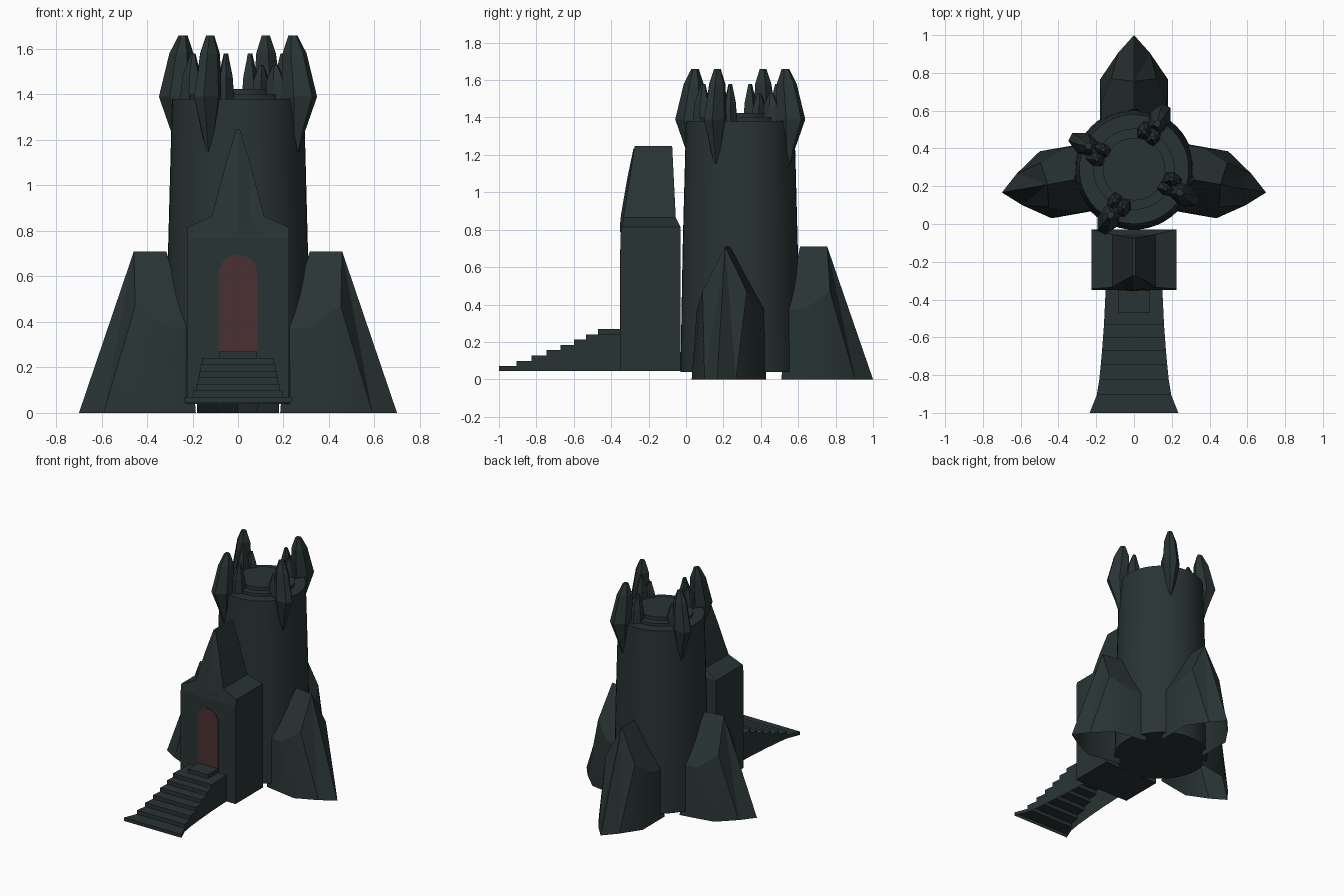
import bpy, bmesh, math
from mathutils import Matrix, Vector

cube = bpy.data.objects.get("Cube")
if cube:
    bpy.data.objects.remove(cube, do_unlink=True)


def make_material(name, color):
    m = bpy.data.materials.new(name)
    m.use_nodes = True
    m.diffuse_color = color
    m.node_tree.nodes["Principled BSDF"].inputs["Base Color"].default_value = color
    return m


stone = make_material("dark stone", (0.022, 0.034, 0.034, 1))
red = make_material("dark red door", (0.068, 0.030, 0.032, 1))
CENTER = Vector((0, 0.29, 0))


def build(name, verts, faces, mat=stone, smooth=None, turn=None):
    """Mesh object; turn places radial parts around the tower axis."""
    bm = bmesh.new()
    vs = [bm.verts.new(v) for v in verts]
    for f in faces:
        bm.faces.new([vs[i] for i in f])
    bmesh.ops.recalc_face_normals(bm, faces=bm.faces[:])
    if turn is not None:
        bm.transform(Matrix.Translation(CENTER) @ Matrix.Rotation(math.radians(turn), 4, 'Z'))
    me = bpy.data.meshes.new(name)
    bm.to_mesh(me)
    bm.free()
    me.materials.append(mat)
    ob = bpy.data.objects.new(name, me)
    bpy.context.collection.objects.link(ob)
    if smooth:
        bpy.ops.object.select_all(action='DESELECT')
        ob.select_set(True)
        bpy.context.view_layer.objects.active = ob
        bpy.ops.object.shade_smooth_by_angle(angle=math.radians(smooth))
    return ob


def loft(rings):
    """Vertices and faces of a closed skin over equal-length rings."""
    n = len(rings[0])
    verts = [p for ring in rings for p in ring]
    faces = [(k * n + i, k * n + (i + 1) % n, (k + 1) * n + (i + 1) % n, (k + 1) * n + i)
             for k in range(len(rings) - 1) for i in range(n)]
    last = (len(rings) - 1) * n
    faces += [tuple(range(n)), tuple(range(last, last + n))]
    return verts, faces


# Tower: tapered drum with a stepped roof
def circle(r, z, n=48):
    return [(r * math.cos(math.tau * i / n), r * math.sin(math.tau * i / n), z) for i in range(n)]


profile = [(0.32, 0.04), (0.308, 0.7), (0.29, 1.38), (0.215, 1.38), (0.215, 1.40),
           (0.165, 1.40), (0.165, 1.425)]
build("tower", *loft([circle(r, z) for r, z in profile]), smooth=30, turn=0)


# Crown: big claws on the rim with smaller shards inside
def shard(name, rows, angle):
    rings = []
    for z, r_in, r_out, w in rows:
        mid = (r_in + r_out) / 2
        rings.append([(r_in, -w * 0.7, z), (mid, -w, z), (r_out, -w * 0.4, z),
                      (r_out, w * 0.4, z), (mid, w, z), (r_in, w * 0.7, z)])
    build(name, *loft(rings), turn=angle)


claw = [(1.15, 0.27, 0.30, 0.012), (1.24, 0.26, 0.325, 0.032), (1.39, 0.235, 0.378, 0.06),
        (1.58, 0.235, 0.33, 0.043), (1.66, 0.255, 0.29, 0.018)]
inner = [(1.37, 0.165, 0.26, 0.04), (1.48, 0.175, 0.25, 0.032), (1.58, 0.195, 0.215, 0.01)]
low = [(1.37, 0.15, 0.25, 0.035), (1.46, 0.16, 0.24, 0.028), (1.53, 0.185, 0.205, 0.01)]
for k in range(4):
    a = 63 + 90 * k
    shard(f"crown_claw_{k + 1}", claw, a)
    shard(f"crown_inner_shard_{k + 1}", inner, a + 12)
    shard(f"crown_low_shard_{k + 1}", low, a - 5)

# Buttresses: leaning pointed fins, open underneath
ridge = [(0.71, 0, 0), (0.465, 0, 0.71), (0.32, 0, 0.71)]
flank = [(0.615, 0.085, 0), (0.475, 0.18, 0), (0.22, 0.18, 0),
         (0.345, 0.175, 0.375), (0.25, 0.175, 0.375), (0.48, 0.12, 0.47)]
verts = ridge + flank + [(d, -s, z) for d, s, z in flank]
faces = [(2, 7, 13)]
for o in (3, 9):
    foot, corner, root, shoulder, back, hip = range(o, o + 6)
    faces += [(0, foot, 1), (foot, hip, 1), (foot, corner, hip), (corner, shoulder, hip),
              (1, hip, shoulder, 2), (2, shoulder, back), (corner, root, back, shoulder)]
for name, angle in (("left", -10), ("back", 90), ("right", 190)):
    build(name + "_buttress", verts, faces, smooth=20, turn=angle)


# Gatehouse: gabled block whose ends lean in with height
def front_y(z):
    return -0.35 + max(0, z - 0.77) * 0.158


def back_y(z):
    return -0.03 - min(max(0, z - 0.82), 0.03) * 0.8 - max(0, z - 0.85) * 0.05


half = [(0.225, 0.045), (0.225, 0.77), (0.225, 0.815), (0.115, 0.865), (0.057, 1.085), (0.008, 1.247)]
n = len(half)
rings = [[(-x, front_y(z), z), (x, front_y(z), z), (x, back_y(z), z), (-x, back_y(z), z)]
         for x, z in half]
build("gatehouse", *loft(rings))

# Flared rib up the gable
rib = [(0.105, 0.785, 0.004), (0.065, 0.83, 0.012), (0.052, 0.88, 0.015),
       (0.05, 1.08, 0.012), (0.006, 1.235, 0.004)]
rings = [[(-x, front_y(z) + 0.03, z), (-x, front_y(z), z), (0, front_y(z) - t, z),
          (x, front_y(z), z), (x, front_y(z) + 0.03, z)] for x, z, t in rib]
build("gable_rib", *loft(rings))

# Door: arched plate
arch = [(-0.085, 0.27), (0.085, 0.27)]
arch += [(0.085 * math.cos(math.pi * i / 16), 0.61 + 0.085 * math.sin(math.pi * i / 16))
         for i in range(17)]
build("door", *loft([[(x, y, z) for x, z in arch] for y in (-0.347, -0.354)]), mat=red)

# Stairs: flaring flight, open underneath
edges = [-1, -0.905, -0.825, -0.745, -0.67, -0.6, -0.535, -0.345]
widths = [0.235, 0.197, 0.184, 0.176, 0.169, 0.164, 0.159, 0.15]
floor = 0.045
verts, faces = [], []
for i in range(len(edges) - 1):
    top = 0.07 + 0.0285 * i
    b = len(verts)
    below = floor if i == 0 else top - 0.0285
    for y, w in ((edges[i], widths[i]), (edges[i + 1], widths[i + 1])):
        for z in (floor, top):
            verts += [(-w, y, z), (w, y, z)]
    verts += [(-widths[i], edges[i], below), (widths[i], edges[i], below)]
    faces += [(b + 2, b + 3, b + 7, b + 6), (b, b + 2, b + 6, b + 4),
              (b + 1, b + 5, b + 7, b + 3), (b + 8, b + 9, b + 3, b + 2)]
build("stairs", verts, faces)

# Doorstep
sill = [[(x, y, z) for x, y in ((-0.083, -0.47), (0.083, -0.47), (0.083, -0.345), (-0.083, -0.345))]
        for z in (0.235, 0.27)]
build("doorstep", *loft(sill))
